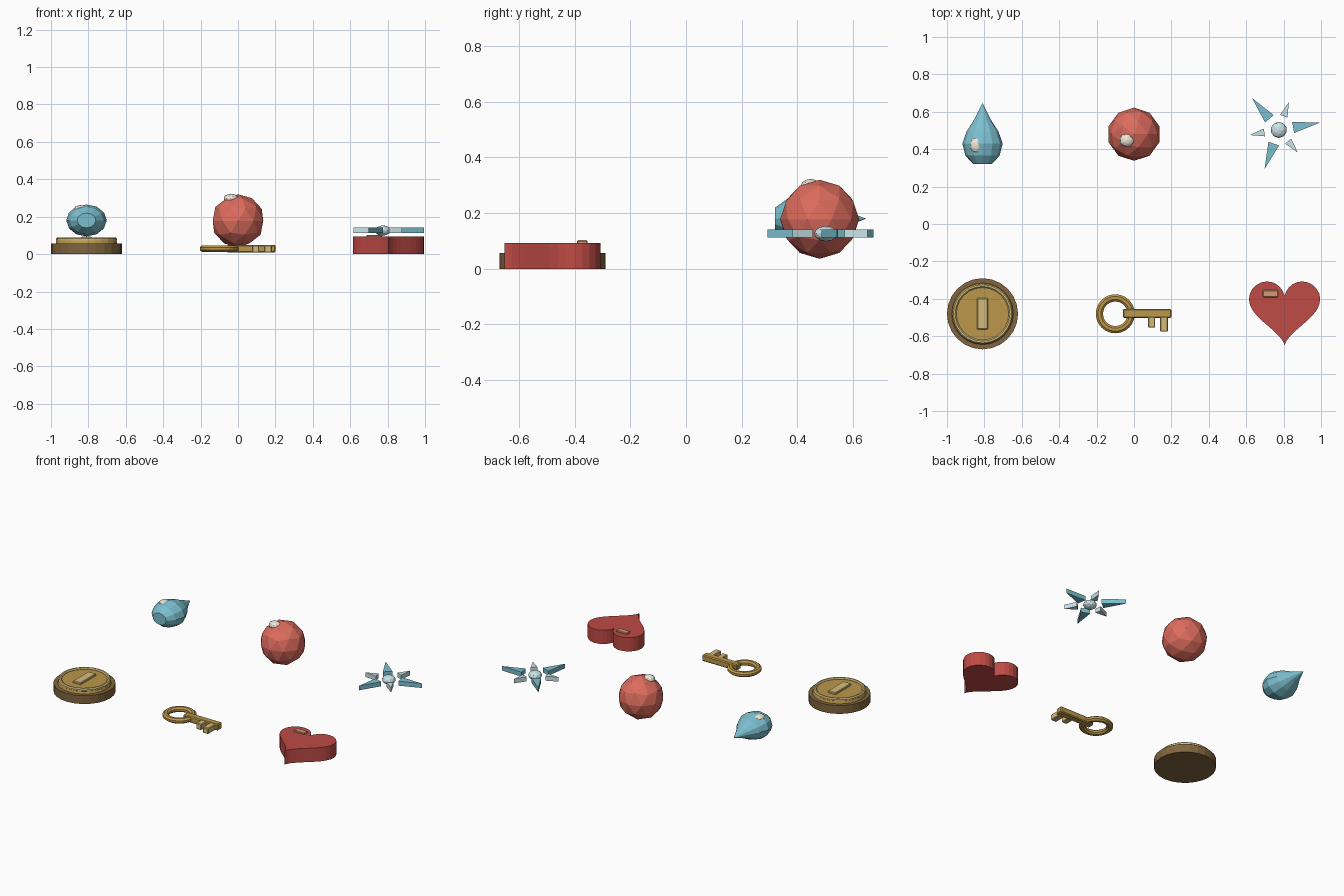
import bpy, bmesh
from math import sin, cos, pi, radians
from mathutils import Matrix

if "Cube" in bpy.data.objects:
    bpy.data.objects.remove(bpy.data.objects["Cube"])


def mat(name, rgb):
    m = bpy.data.materials.new(name)
    m.diffuse_color = (*rgb, 1)
    m.use_nodes = True
    m.node_tree.nodes["Principled BSDF"].inputs["Base Color"].default_value = m.diffuse_color
    return m


BROWN = mat("brown", (0.22, 0.13, 0.05))
GOLD = mat("gold", (0.50, 0.31, 0.07))
PALE_GOLD = mat("pale_gold", (0.66, 0.50, 0.20))
RED = mat("red", (0.52, 0.07, 0.06))
TAN = mat("tan", (0.66, 0.32, 0.18))
CORAL = mat("coral", (0.72, 0.15, 0.11))
BLUE = mat("blue", (0.20, 0.52, 0.62))
ICE = mat("ice", (0.60, 0.77, 0.80))
CREAM = mat("cream", (0.85, 0.80, 0.68))


def finish(name, bm, material):
    bmesh.ops.recalc_face_normals(bm, faces=bm.faces)
    me = bpy.data.meshes.new(name)
    bm.to_mesh(me)
    bm.free()
    me.materials.append(material)
    ob = bpy.data.objects.new(name, me)
    bpy.context.collection.objects.link(ob)
    return ob


def box(name, x0, x1, y0, y1, z0, z1, material, bevel=0.004):
    bm = bmesh.new()
    m = Matrix.Translation(((x0 + x1) / 2, (y0 + y1) / 2, (z0 + z1) / 2))
    bmesh.ops.create_cube(bm, size=1, matrix=m @ Matrix.Diagonal((x1 - x0, y1 - y0, z1 - z0, 1)))
    ob = finish(name, bm, material)
    mod = ob.modifiers.new("bevel", 'BEVEL')
    mod.width, mod.segments = bevel, 1
    return ob


def prism(name, pts, z0, z1, material):
    bm = bmesh.new()
    face = bm.faces.new([bm.verts.new((x, y, z0)) for x, y in pts])
    ext = bmesh.ops.extrude_face_region(bm, geom=[face])["geom"]
    bmesh.ops.translate(bm, vec=(0, 0, z1 - z0),
                        verts=[g for g in ext if isinstance(g, bmesh.types.BMVert)])
    return finish(name, bm, material)


def ball(name, loc, radii, material, subdiv=2):
    bm = bmesh.new()
    bmesh.ops.create_icosphere(bm, subdivisions=subdiv, radius=1,
                               matrix=Matrix.Translation(loc) @ Matrix.Diagonal((*radii, 1)))
    return finish(name, bm, material)


def disc(name, x, y, r0, r1, z0, z1, material):
    bm = bmesh.new()
    bmesh.ops.create_cone(bm, cap_ends=True, segments=24, radius1=r0, radius2=r1, depth=z1 - z0,
                          matrix=Matrix.Translation((x, y, (z0 + z1) / 2)))
    return finish(name, bm, material)


def torus(name, loc, major, minor, material, nmaj=24, nmin=8, zs=1.0):
    bm = bmesh.new()
    rings = []
    for i in range(nmaj):
        a = 2 * pi * i / nmaj
        ring = []
        for j in range(nmin):
            b = 2 * pi * (j + 0.5) / nmin
            r = major + minor * cos(b)
            ring.append(bm.verts.new((loc[0] + r * cos(a), loc[1] + r * sin(a),
                                      loc[2] + minor * zs * sin(b))))
        rings.append(ring)
    for i in range(nmaj):
        p, q = rings[i], rings[(i + 1) % nmaj]
        for j in range(nmin):
            k = (j + 1) % nmin
            bm.faces.new((p[j], q[j], q[k], p[k]))
    return finish(name, bm, material)


# Coin: base, face, raised rim and centre bar
CX, CY = -0.81, -0.48
disc("coin_base", CX, CY, 0.19, 0.19, 0, 0.056, BROWN)
disc("coin_face", CX, CY, 0.165, 0.158, 0.056, 0.08, GOLD)
torus("coin_rim", (CX, CY, 0.078), 0.151, 0.012, PALE_GOLD)
box("coin_bar", CX - 0.029, CX + 0.029, CY - 0.084, CY + 0.084, 0.07, 0.093, PALE_GOLD)

# Key: bow ring, shaft and two teeth
torus("key_ring", (-0.10, -0.48, 0.029), 0.085, 0.021, GOLD, zs=0.85)
box("key_shaft", -0.06, 0.20, -0.502, -0.454, 0.008, 0.05, GOLD, 0.006)
for i, (x0, x1, y0) in enumerate([(0.075, 0.113, -0.554), (0.14, 0.181, -0.576)]):
    box(f"key_tooth_{i + 1}", x0, x1, y0, -0.495, 0.008, 0.048, PALE_GOLD)

# Heart slab with small shine block
S = 0.0119
heart = []
for i in range(48):
    t = 2 * pi * i / 48
    heart.append((0.805 + S * 16 * sin(t) ** 3,
                  -0.449 + S * (13 * cos(t) - 5 * cos(2 * t) - 2 * cos(3 * t) - cos(4 * t))))
prism("heart", heart, 0, 0.093, RED)
box("heart_shine", 0.688, 0.77, -0.392, -0.353, 0.085, 0.103, TAN)

# Droplet: flattened lathe along y, pointed at the back
bm = bmesh.new()
rings = []
for y, r in [(0.32, 0.05), (0.365, 0.091), (0.43, 0.108), (0.495, 0.085), (0.556, 0.046)]:
    rings.append([bm.verts.new((-0.81 + r * cos(2 * pi * i / 12), y,
                                0.18 + 0.79 * r * sin(2 * pi * i / 12))) for i in range(12)])
tip = bm.verts.new((-0.81, 0.647, 0.18))
bm.faces.new(rings[0])
for p, q in zip(rings, rings[1:]):
    for i in range(12):
        k = (i + 1) % 12
        bm.faces.new((p[i], p[k], q[k], q[i]))
for i in range(12):
    bm.faces.new((rings[-1][i], rings[-1][(i + 1) % 12], tip))
finish("droplet", bm, BLUE)
ball("droplet_shine", (-0.843, 0.422, 0.242), (0.034, 0.042, 0.02), CREAM)

# Faceted orb with shine
ball("orb", (0, 0.48, 0.178), (0.142,) * 3, CORAL)
ball("orb_shine", (-0.038, 0.448, 0.298), (0.04, 0.036, 0.025), CREAM)

# Spark: hub with alternating long and short spikes
SX, SY = 0.774, 0.503
ball("spark_hub", (SX, SY, 0.126), (0.043, 0.043, 0.028), ICE)
for i in range(6):
    a = radians(10 + 60 * i)
    tip_r, w, m = (0.223, 0.03, BLUE) if i % 2 == 0 else (0.158, 0.021, ICE)
    pts = [(SX + r * cos(a) - s * sin(a), SY + r * sin(a) + s * cos(a))
           for r, s in [(0.078, -w), (tip_r, 0), (0.078, w)]]
    prism(f"spark_spike_{i + 1}", pts, 0.112, 0.142, m)
